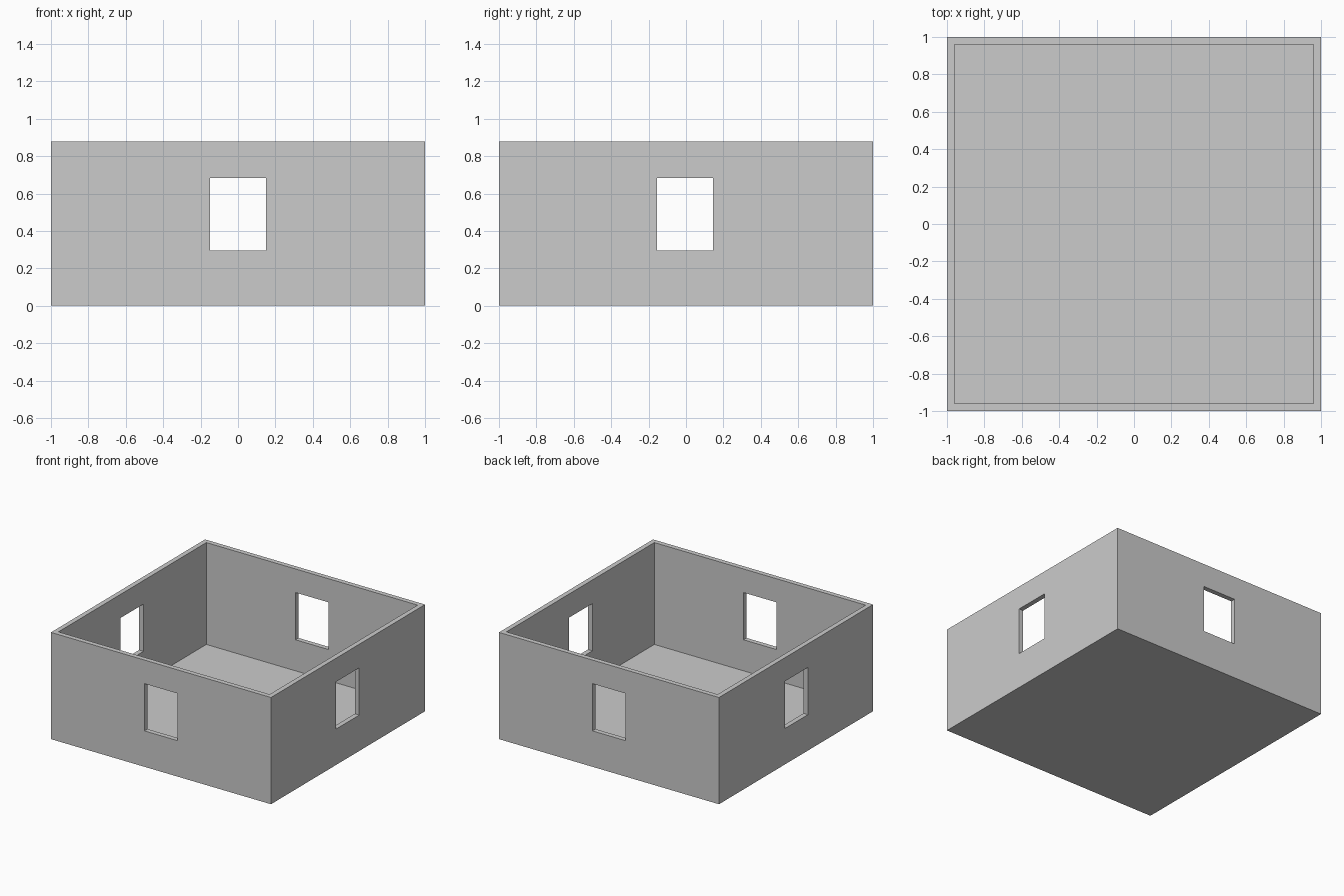
import bpy, bmesh
from math import pi
from mathutils import Matrix

if "Cube" in bpy.data.objects:
    bpy.data.objects.remove(bpy.data.objects["Cube"])

T = 0.04            # wall and floor thickness
H = 0.877           # total height
SILL, HEAD = 0.295, 0.683
HALF_WIN = 0.15


def make_object(name, bm):
    bmesh.ops.recalc_face_normals(bm, faces=bm.faces)
    me = bpy.data.meshes.new(name)
    bm.to_mesh(me)
    bm.free()
    ob = bpy.data.objects.new(name, me)
    bpy.context.collection.objects.link(ob)
    return ob


def wall(name, angle, shift):
    """Panel on the -y side with a window opening, turned about z."""
    xs = (-1 + T, shift - HALF_WIN, shift + HALF_WIN, 1)
    zs = (T, SILL, HEAD, H)
    bm = bmesh.new()
    v = [[bm.verts.new((x, -1, z)) for z in zs] for x in xs]
    for i in range(3):
        for j in range(3):
            if (i, j) != (1, 1):    # the window
                bm.faces.new((v[i][j], v[i + 1][j], v[i + 1][j + 1], v[i][j + 1]))
    # Thicken inwards
    front = bm.faces[:]
    ext = bmesh.ops.extrude_face_region(bm, geom=front, use_keep_orig=True)
    moved = [g for g in ext["geom"] if isinstance(g, bmesh.types.BMVert)]
    bmesh.ops.translate(bm, verts=moved, vec=(0, T, 0))
    bmesh.ops.transform(bm, matrix=Matrix.Rotation(angle, 4, 'Z'), verts=bm.verts)
    bmesh.ops.dissolve_limit(bm, angle_limit=0.01, verts=bm.verts, edges=bm.edges)
    return make_object(name, bm)


# Floor slab
bm = bmesh.new()
bmesh.ops.create_cube(bm, size=1, matrix=Matrix.Translation((0, 0, T / 2)) @ Matrix.Diagonal((2, 2, T, 1)))
make_object("floor", bm)

# Four walls, each butting against the next at the corners
for k, (name, shift) in enumerate((("front_wall", 0), ("right_wall", -0.005),
                                   ("back_wall", 0), ("left_wall", 0.005))):
    wall(name, k * pi / 2, shift)
